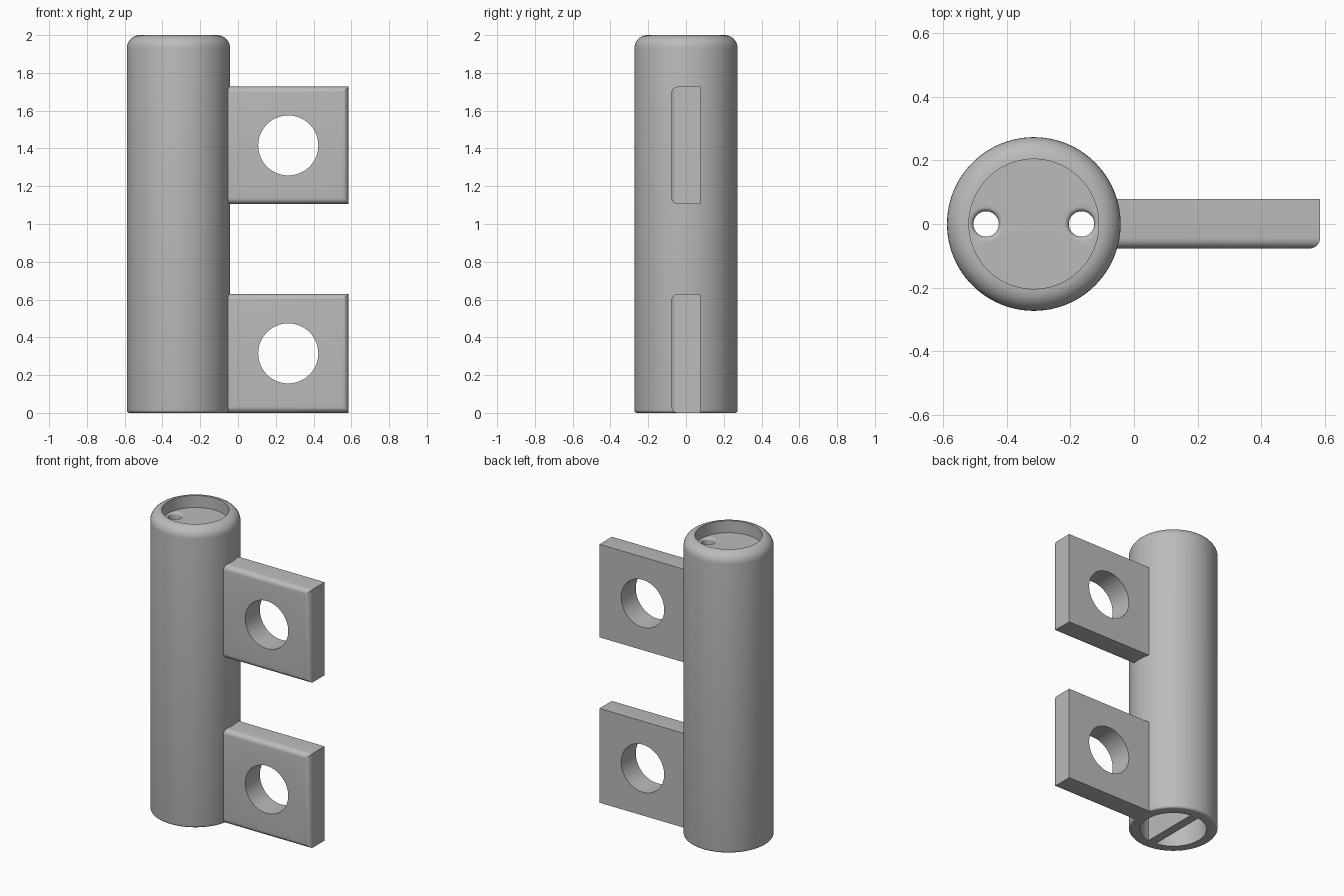
import bpy, bmesh, math
from mathutils import Matrix

old = bpy.data.objects.get("Cube")
if old:
    bpy.data.objects.remove(old, do_unlink=True)

GREY = (0.5, 0.5, 0.5, 1)
mat = bpy.data.materials.new("plain grey")
mat.use_nodes = True
mat.diffuse_color = GREY
mat.node_tree.nodes["Principled BSDF"].inputs["Base Color"].default_value = GREY

AXIS_X = -0.315
BORE = 0.204
FLOOR_TOP, FLOOR_BOTTOM = 1.92, 1.82


def make(name, bm):
    bmesh.ops.recalc_face_normals(bm, faces=bm.faces)
    mesh = bpy.data.meshes.new(name)
    bm.to_mesh(mesh)
    bm.free()
    mesh.materials.append(mat)
    obj = bpy.data.objects.new(name, mesh)
    bpy.context.collection.objects.link(obj)
    return obj


def lathe(name, profile, x, steps=96):
    """Spin an (r, z) profile about the vertical line at x."""
    bm = bmesh.new()
    verts = [bm.verts.new((r, 0, z)) for r, z in profile]
    edges = [bm.edges.new(pair) for pair in zip(verts, verts[1:])]
    bmesh.ops.spin(bm, geom=verts + edges, cent=(0, 0, 0), axis=(0, 0, 1),
                   angle=math.tau, steps=steps, use_duplicate=False)
    bmesh.ops.remove_doubles(bm, verts=bm.verts, dist=1e-5)
    bmesh.ops.translate(bm, verts=bm.verts, vec=(x, 0, 0))
    return make(name, bm)


def arc(r, z, radius, start, end, n=8):
    angles = [math.radians(start + (end - start) * i / n) for i in range(n + 1)]
    return [(r + radius * math.cos(a), z + radius * math.sin(a)) for a in angles]


def box(x0, x1, y0, y1, z0, z1):
    bm = bmesh.new()
    size = Matrix.Diagonal((x1 - x0, y1 - y0, z1 - z0, 1))
    centre = Matrix.Translation(((x0 + x1) / 2, (y0 + y1) / 2, (z0 + z1) / 2))
    bmesh.ops.create_cube(bm, size=1, matrix=centre @ size)
    return bm


def cut(obj, cutter):
    mod = obj.modifiers.new("hole", "BOOLEAN")
    mod.operation, mod.solver, mod.object = "DIFFERENCE", "EXACT", cutter
    bpy.context.view_layer.objects.active = obj
    bpy.ops.object.modifier_apply(modifier=mod.name)
    bpy.data.objects.remove(cutter, do_unlink=True)


def smooth(obj):
    bpy.ops.object.select_all(action="DESELECT")
    obj.select_set(True)
    bpy.context.view_layer.objects.active = obj
    bpy.ops.object.shade_smooth_by_angle(angle=math.radians(30))


# Hollow barrel with rounded top, shallow top recess and deep bore from below
barrel = lathe("barrel",
               [(0, FLOOR_TOP), (BORE, FLOOR_TOP), (BORE, 2)]
               + arc(BORE, 1.931, 0.069, 90, 0)
               + arc(0.258, 0.015, 0.015, 0, -90, 4)
               + [(BORE, 0), (BORE, FLOOR_BOTTOM), (0, FLOOR_BOTTOM)], AXIS_X)

# Two small flared holes through the recess floor
for side in (-1, 1):
    flare = arc(0.055, FLOOR_TOP - 0.015, 0.015, 180, 90, 5)
    cutter = lathe("hole_cutter",
                   [(0, FLOOR_BOTTOM - 0.05), (0.04, FLOOR_BOTTOM - 0.05)]
                   + flare + [(0.055, FLOOR_TOP + 0.03), (0, FLOOR_TOP + 0.03)],
                   AXIS_X + side * 0.15, 32)
    cut(barrel, cutter)
smooth(barrel)

# Dividing web across the bore
make("bore_web", box(AXIS_X - 0.03, AXIS_X + 0.03, -BORE, BORE, 0, FLOOR_BOTTOM))

# Mounting tabs, rounded along the free edges of the front face
for name, z0, z1 in (("lower_tab", 0, 0.63), ("upper_tab", 1.105, 1.727)):
    bm = box(-0.09, 0.585, -0.077, 0.078, z0, z1)
    front = [e for e in bm.edges
             if all(v.co.y < 0 for v in e.verts)
             and any(v.co.x > 0 for v in e.verts)]
    bmesh.ops.bevel(bm, geom=front, offset=0.033, segments=6, profile=0.5,
                    affect="EDGES")
    tab = make(name, bm)
    bm = bmesh.new()
    place = (Matrix.Translation((0.266, 0, (z0 + z1) / 2))
             @ Matrix.Rotation(math.pi / 2, 4, "X"))
    bmesh.ops.create_cone(bm, cap_ends=True, segments=64, radius1=0.159,
                          radius2=0.159, depth=0.5, matrix=place)
    cut(tab, make("bolt_cutter", bm))
    smooth(tab)
